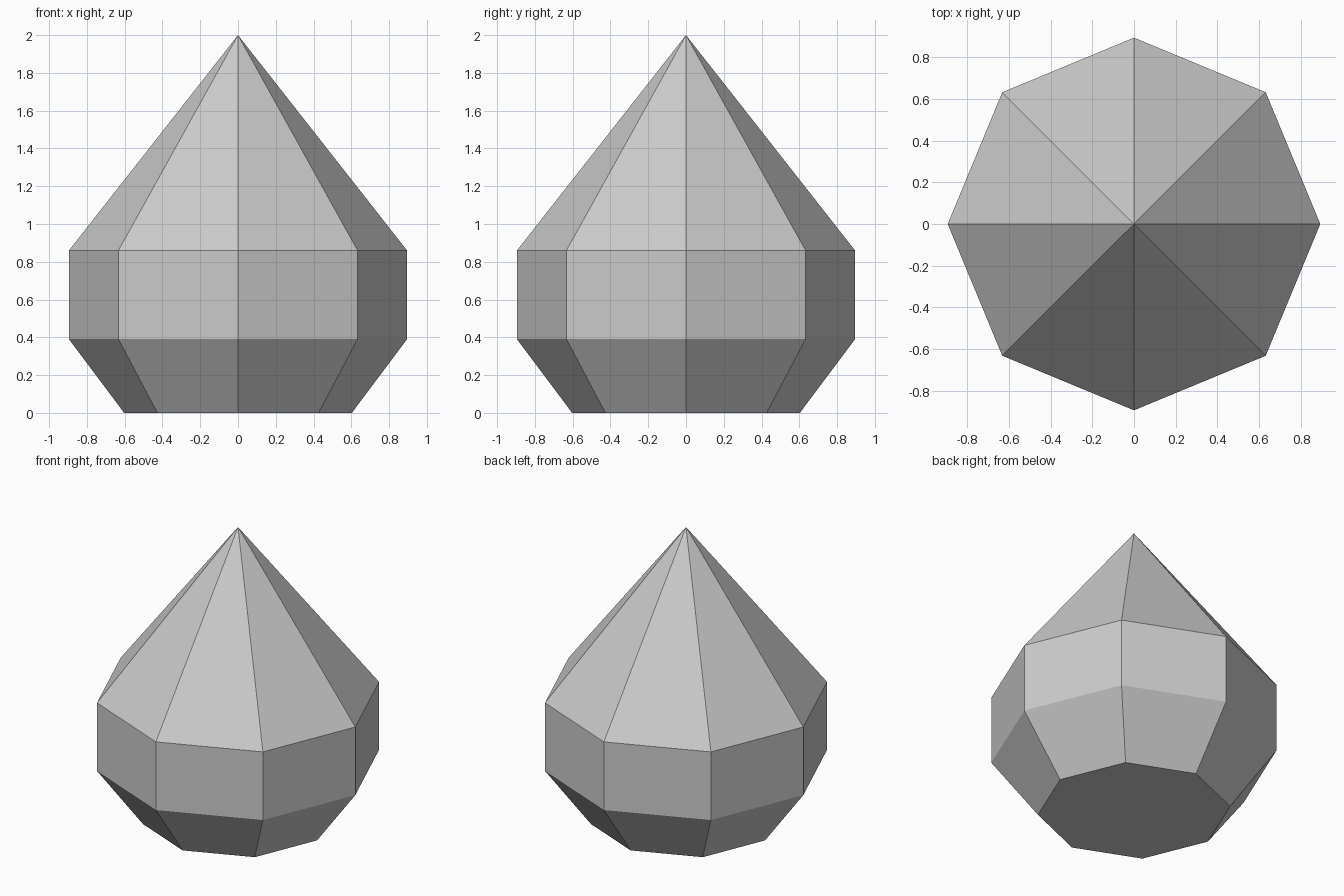
import bpy, bmesh
from math import cos, sin, tau

if "Cube" in bpy.data.objects:
    bpy.data.objects.remove(bpy.data.objects["Cube"])

SIDES = 8
RINGS = [(0.603, 0.0), (0.895, 0.39), (0.895, 0.86)]  # radius, height
APEX = 2.0

bm = bmesh.new()

# Octagonal rings from the base up to the shoulder
rings = [[bm.verts.new((r * cos(tau * i / SIDES), r * sin(tau * i / SIDES), z))
          for i in range(SIDES)] for r, z in RINGS]
tip = bm.verts.new((0, 0, APEX))

# Flat underside, two bands of side facets, pointed crown
bm.faces.new(rings[0][::-1])
for i in range(SIDES):
    j = (i + 1) % SIDES
    for low, high in zip(rings, rings[1:]):
        bm.faces.new((low[i], low[j], high[j], high[i]))
    bm.faces.new((rings[-1][i], rings[-1][j], tip))

bmesh.ops.recalc_face_normals(bm, faces=bm.faces)
mesh = bpy.data.meshes.new("faceted_drop")
bm.to_mesh(mesh)
bm.free()
bpy.context.collection.objects.link(bpy.data.objects.new("faceted_drop", mesh))
